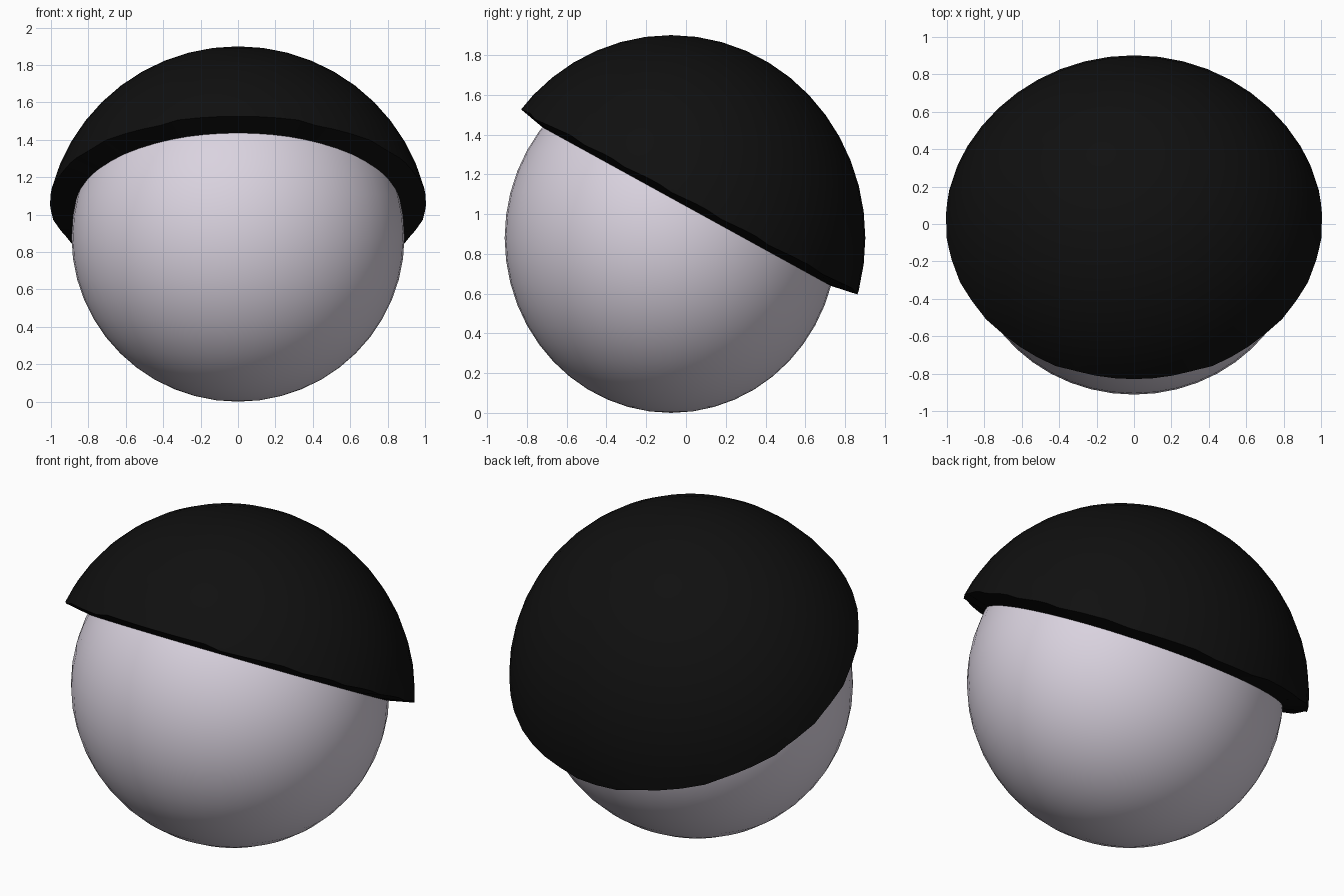
import bpy
import bmesh
from math import radians, sin, cos
from mathutils import Matrix, Vector

cube = bpy.data.objects.get("Cube")
if cube:
    bpy.data.objects.remove(cube, do_unlink=True)

RADII = Vector((0.89, 0.837, 0.88))
CENTRE = Vector((0, -0.075, 0.88))
CAP_THICKNESS = 0.14
CAP_TILT = radians(28.8)


def material(name, colour, roughness=0.6):
    mat = bpy.data.materials.new(name)
    mat.use_nodes = True
    mat.diffuse_color = colour
    bsdf = mat.node_tree.nodes["Principled BSDF"]
    bsdf.inputs["Base Color"].default_value = colour
    bsdf.inputs["Roughness"].default_value = roughness
    return mat


def ball():
    """Slightly squashed sphere shared by the head and the cap."""
    bm = bmesh.new()
    bmesh.ops.create_uvsphere(bm, u_segments=48, v_segments=24, radius=1)
    bmesh.ops.transform(bm, verts=bm.verts,
                        matrix=Matrix.Translation(CENTRE) @ Matrix.Diagonal(RADII).to_4x4())
    return bm


def make_object(name, bm, mat):
    mesh = bpy.data.meshes.new(name)
    bm.to_mesh(mesh)
    bm.free()
    mesh.materials.append(mat)
    obj = bpy.data.objects.new(name, mesh)
    bpy.context.collection.objects.link(obj)
    bpy.ops.object.select_all(action="DESELECT")
    obj.select_set(True)
    bpy.context.view_layer.objects.active = obj
    return obj


# Head: full ball
make_object("head", ball(), material("pale lavender", (0.70, 0.65, 0.74, 1)))
bpy.ops.object.shade_smooth()

# Cap: the part of the ball above a plane that slopes down to the back
bm = ball()
normal = Vector((0, sin(CAP_TILT), cos(CAP_TILT)))
bmesh.ops.bisect_plane(bm, geom=bm.verts[:] + bm.edges[:] + bm.faces[:],
                       plane_co=normal * 0.911, plane_no=normal, clear_inner=True)
bmesh.ops.remove_doubles(bm, verts=bm.verts, dist=0.008)
cap = make_object("cap", bm, material("black", (0.005, 0.005, 0.005, 1)))

# Thicken the cap outwards, leaving a crisp rim
shell = cap.modifiers.new("thickness", "SOLIDIFY")
shell.thickness = CAP_THICKNESS
shell.offset = 1
bpy.ops.object.modifier_apply(modifier=shell.name)
bpy.ops.object.shade_smooth_by_angle(angle=radians(40))
